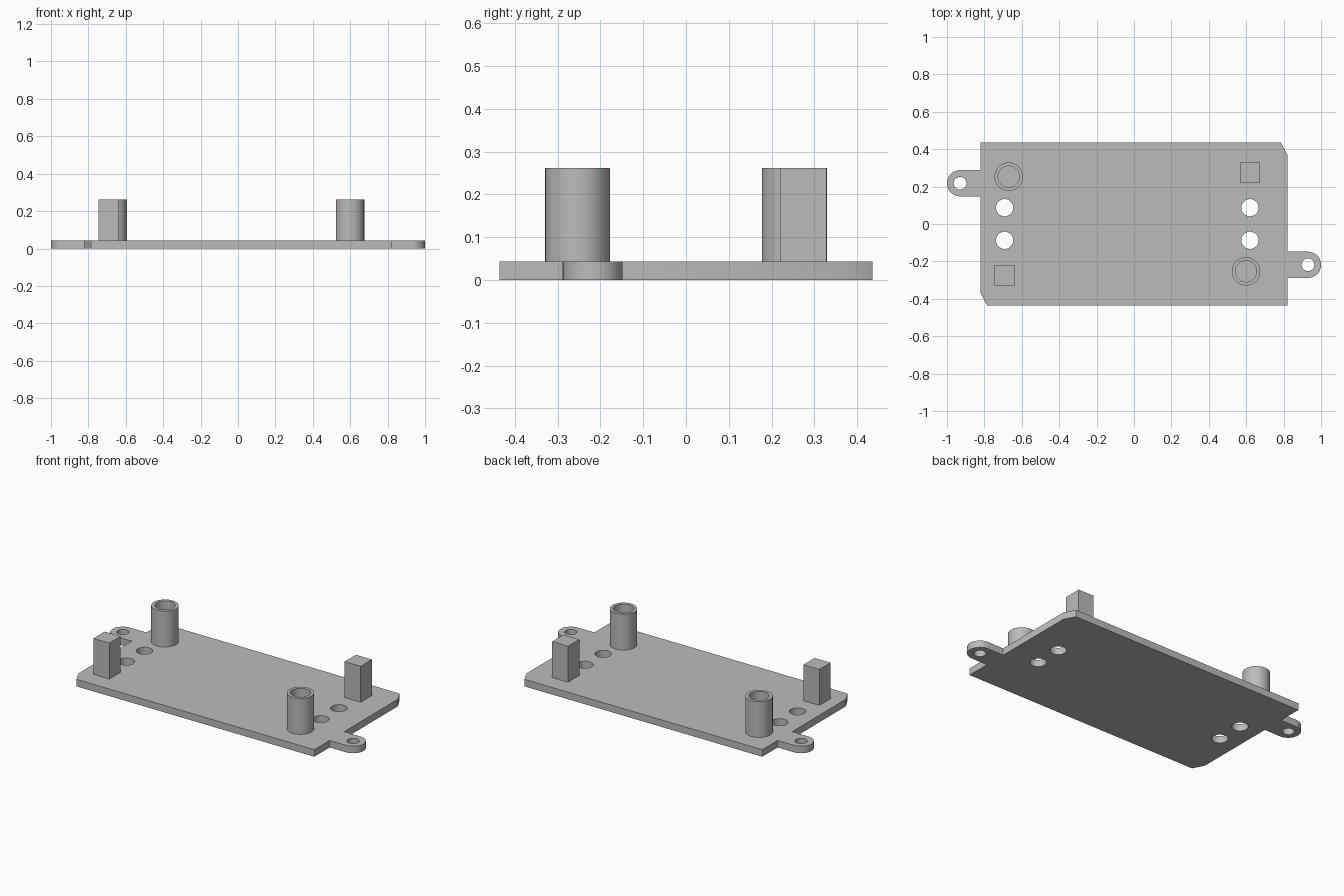
import bpy, bmesh
from math import pi, cos, sin, radians
from mathutils import Vector

cube = bpy.data.objects.get("Cube")
if cube:
    bpy.data.objects.remove(cube, do_unlink=True)

grey = bpy.data.materials.new("plain_grey")
grey.use_nodes = True
colour = (0.5, 0.5, 0.5, 1)
grey.diffuse_color = colour
bsdf = next(n for n in grey.node_tree.nodes if n.type == 'BSDF_PRINCIPLED')
bsdf.inputs["Base Color"].default_value = colour

THICK, TOP, SINK = 0.043, 0.262, 0.01
HALF_X, HALF_Y = 0.82, 0.436
TAB_X, TAB_Y, TAB_R = 0.93, 0.218, 0.07


def circle(x, y, r, n=48):
    return [(x + r * cos(2 * pi * i / n), y + r * sin(2 * pi * i / n)) for i in range(n)]


def square(x, y, h):
    return [(x - h, y - h), (x + h, y - h), (x + h, y + h), (x - h, y + h)]


def extrude_profile(name, loops, z0, z1):
    """Fill an outline (with optional hole loops) and extrude it upwards."""
    bm = bmesh.new()
    for loop in loops:
        verts = [bm.verts.new((x, y, z0)) for x, y in loop]
        for a, b in zip(verts, verts[1:] + verts[:1]):
            bm.edges.new((a, b))
    bmesh.ops.triangle_fill(bm, use_beauty=True, use_dissolve=False, edges=bm.edges[:])
    ext = bmesh.ops.extrude_face_region(bm, geom=bm.faces[:])
    moved = [g for g in ext["geom"] if isinstance(g, bmesh.types.BMVert)]
    bmesh.ops.translate(bm, verts=moved, vec=Vector((0, 0, z1 - z0)))
    bmesh.ops.recalc_face_normals(bm, faces=bm.faces[:])
    mesh = bpy.data.meshes.new(name)
    bm.to_mesh(mesh)
    bm.free()
    mesh.materials.append(grey)
    obj = bpy.data.objects.new(name, mesh)
    bpy.context.collection.objects.link(obj)
    bpy.ops.object.select_all(action='DESELECT')
    obj.select_set(True)
    bpy.context.view_layer.objects.active = obj
    bpy.ops.object.shade_smooth_by_angle(angle=radians(30))
    return obj


# Base plate: half the outline (tab, plain corner, cut corner), turned for the rest
tab_arc = [(TAB_X + TAB_R * cos(a), -TAB_Y + TAB_R * sin(a))
           for a in (-pi / 2 + pi * i / 24 for i in range(25))]
half = ([(HALF_X, -HALF_Y), (HALF_X, -TAB_Y - TAB_R)] + tab_arc +
        [(HALF_X, -TAB_Y + TAB_R), (HALF_X, 0.37), (0.785, HALF_Y)])
outline = half + [(-x, -y) for x, y in half]
holes = [circle(s * TAB_X, -s * TAB_Y, 0.034) for s in (1, -1)]
holes += [circle(x, y, 0.046) for x in (-0.692, 0.62) for y in (-0.087, 0.087)]
extrude_profile("base_plate", [outline] + holes, 0, THICK)

# Hollow round standoffs
for name, x, y in (("right_standoff", -0.67, 0.253), ("left_standoff", 0.599, -0.253)):
    extrude_profile(name, [circle(x, y, 0.076), circle(x, y, 0.057)], THICK - SINK, TOP)

# Solid square posts
for name, x, y in (("right_post", -0.692, -0.274), ("left_post", 0.62, 0.274)):
    extrude_profile(name, [square(x, y, 0.054)], THICK - SINK, TOP)
